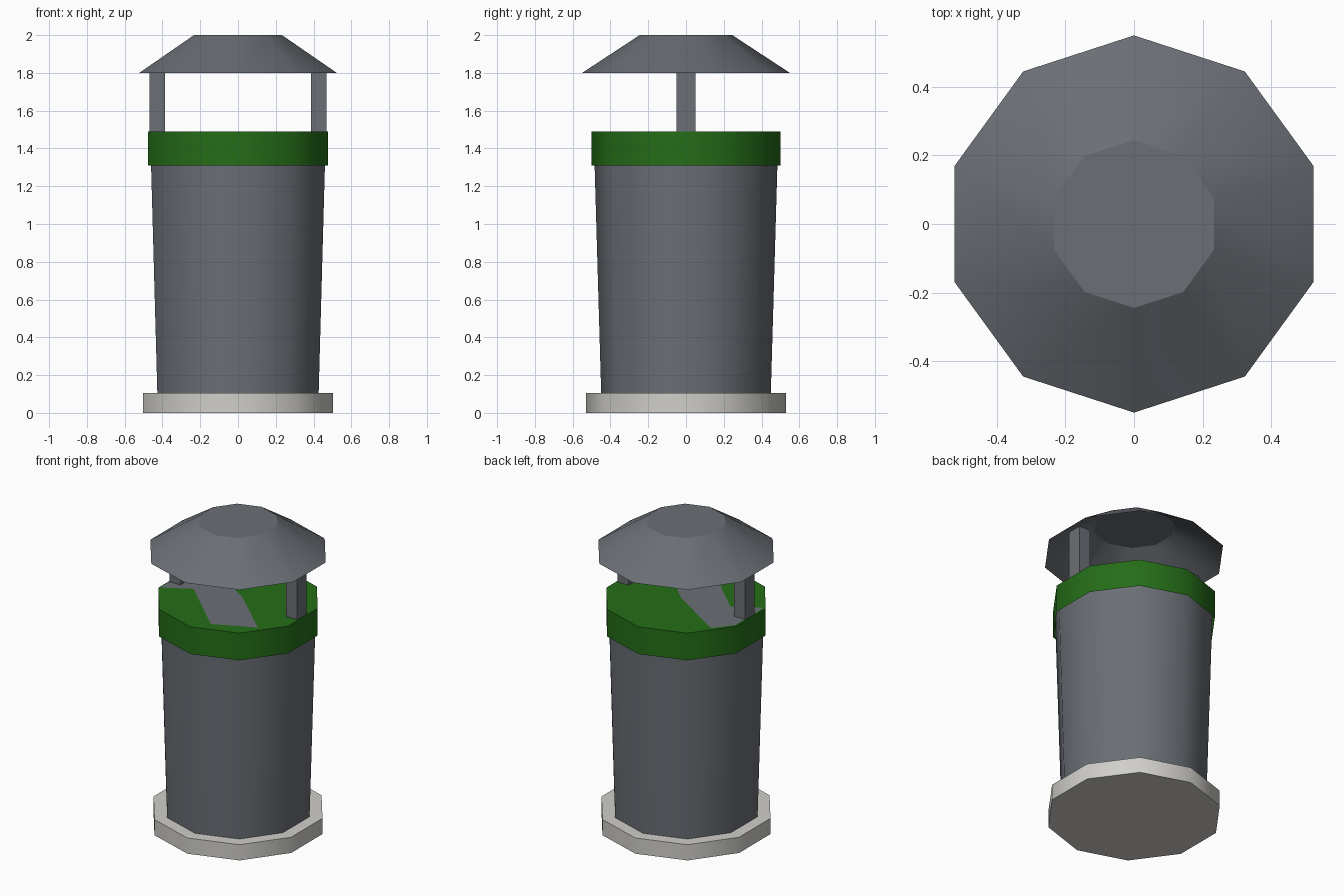
import bpy, bmesh, math

if "Cube" in bpy.data.objects:
    bpy.data.objects.remove(bpy.data.objects["Cube"], do_unlink=True)

SIDES = 10


def material(name, colour):
    m = bpy.data.materials.new(name)
    m.use_nodes = True
    m.diffuse_color = (*colour, 1)
    bsdf = m.node_tree.nodes["Principled BSDF"]
    bsdf.inputs["Base Color"].default_value = (*colour, 1)
    bsdf.inputs["Roughness"].default_value = 0.8
    return m


grey = material("slate grey", (0.145, 0.158, 0.178))
green = material("dark green", (0.018, 0.153, 0.009))
stone = material("pale stone", (0.63, 0.62, 0.585))


def finish(bm, name, mat):
    mesh = bpy.data.meshes.new(name)
    bm.to_mesh(mesh)
    bm.free()
    mesh.materials.append(mat)
    obj = bpy.data.objects.new(name, mesh)
    bpy.context.collection.objects.link(obj)
    return obj


def drum(name, mat, r_low, r_high, z_low, z_high, bottom=False):
    """Ten-sided tapered drum with smooth walls and crisp flat caps."""
    bm = bmesh.new()
    rings = []
    for r, z in ((r_low, z_low), (r_high, z_high)):
        angles = [math.tau * i / SIDES + math.pi / 2 for i in range(SIDES)]
        rings.append([bm.verts.new((r * math.cos(a), r * math.sin(a), z)) for a in angles])
    low, high = rings
    for i in range(SIDES):
        j = (i + 1) % SIDES
        bm.faces.new((low[i], low[j], high[j], high[i])).smooth = True
    caps = [bm.faces.new(high)]
    if bottom:
        caps.append(bm.faces.new(low[::-1]))
    for cap in caps:
        for e in cap.edges:
            e.smooth = False
    return finish(bm, name, mat)


def post(name, side):
    """Flat upright that carries the roof."""
    bm = bmesh.new()
    bmesh.ops.create_cube(bm, size=1)
    bmesh.ops.scale(bm, vec=(0.082, 0.1, 0.33), verts=bm.verts)
    bmesh.ops.translate(bm, vec=(side * 0.427, 0, 1.65), verts=bm.verts)
    return finish(bm, name, grey)


def plate(name, mat, outline, z):
    """Flat painted area."""
    bm = bmesh.new()
    bm.faces.new([bm.verts.new((x, y, z)) for x, y in outline])
    return finish(bm, name, mat)


# Foot, tapered bin and open-bottomed coloured rim
drum("base", stone, 0.53, 0.53, 0, 0.104, bottom=True)
drum("bin_body", grey, 0.449, 0.489, 0.104, 1.487)
drum("rim_band", green, 0.5, 0.5, 1.31, 1.49)

# Bare grey area on the green lid
plate("lid_grey_area", grey,
      [(-0.37, 0.27), (-0.465, 0.15), (-0.465, -0.15), (-0.29, -0.05),
       (0.08, -0.4), (0.34, -0.28), (0.02, 0.02)], 1.492)

# Posts and thin open-bottomed roof
post("left_post", 1)
post("right_post", -1)
drum("roof", grey, 0.55, 0.245, 1.8, 2.0)
